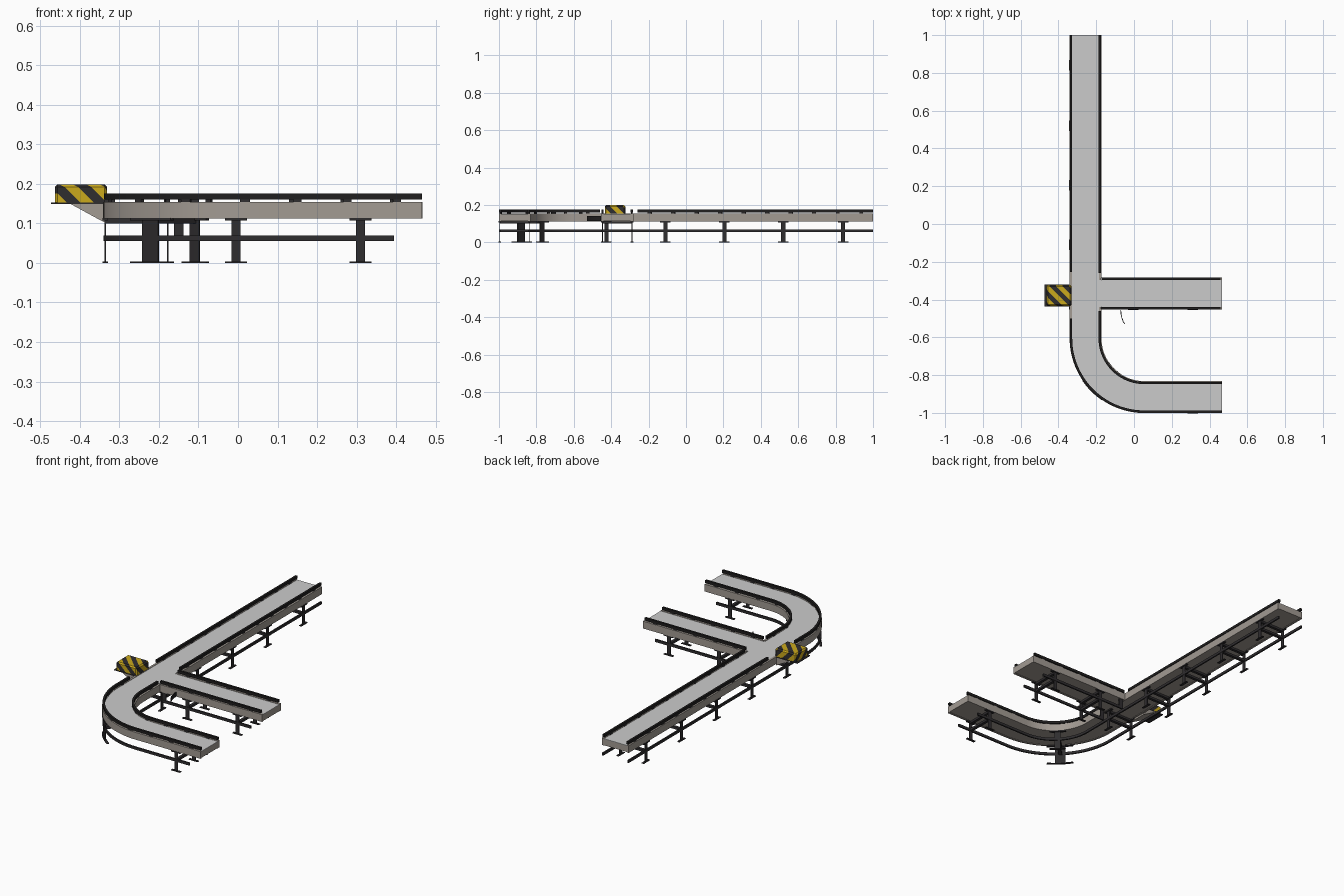
import bpy, bmesh, math
from mathutils import Vector

if "Cube" in bpy.data.objects:
    bpy.data.objects.remove(bpy.data.objects["Cube"])


def material(name, rgb):
    m = bpy.data.materials.new(name)
    m.diffuse_color = (*rgb, 1)
    m.use_nodes = True
    m.node_tree.nodes["Principled BSDF"].inputs["Base Color"].default_value = m.diffuse_color
    return m


BELT = material("belt grey", (0.60, 0.60, 0.60))
FRAME = material("frame taupe", (0.36, 0.325, 0.29))
DARK = material("dark steel", (0.028, 0.026, 0.028))
BLACK = material("rail black", (0.014, 0.013, 0.013))
YELLOW = material("warning yellow", (0.60, 0.40, 0.012))


def finish(bm, name, mats, smooth=False):
    bmesh.ops.recalc_face_normals(bm, faces=bm.faces)
    me = bpy.data.meshes.new(name)
    bm.to_mesh(me)
    bm.free()
    ob = bpy.data.objects.new(name, me)
    bpy.context.collection.objects.link(ob)
    for m in mats:
        me.materials.append(m)
    if smooth:
        bpy.ops.object.select_all(action='DESELECT')
        ob.select_set(True)
        bpy.context.view_layer.objects.active = ob
        bpy.ops.object.shade_smooth_by_angle(angle=math.radians(30))
    return ob


def add_sweep(bm, path, o0, o1, z0, z1):
    """Rectangle (side offset o0..o1, height z0..z1) swept along (point, normal) pairs."""
    rings = []
    for p, n in path:
        a, b = p + n * o0, p + n * o1
        rings.append([bm.verts.new((q.x, q.y, z)) for q, z in ((a, z0), (b, z0), (b, z1), (a, z1))])
    for r, s in zip(rings, rings[1:]):
        for i in range(4):
            j = (i + 1) % 4
            bm.faces.new((r[i], r[j], s[j], s[i]))
    bm.faces.new(rings[0])
    bm.faces.new(rings[-1][::-1])


def sweep(name, mat, path, *rect):
    bm = bmesh.new()
    add_sweep(bm, path, *rect)
    return finish(bm, name, [mat], len(path) > 2)


# Centre lines, measured by distance: a straight, a quarter bend and a tail; and the side branch
CX, CY, R = 0.055, -0.605, 0.312
S1 = 1 - CY
S2 = S1 + R * math.pi / 2
MAIN_END = S2 + 0.465 - CX
TICKS = [S1 + (S2 - S1) * i / 28 for i in range(29)]


def main_at(s):
    if s < S1:
        return Vector((CX - R, 1 - s)), Vector((1, 0))
    if s <= S2:
        a = (s - S1) / R
        n = Vector((math.cos(a), math.sin(a)))
        return Vector((CX, CY)) - n * R, n
    return Vector((CX + s - S2, CY - R)), Vector((0, 1))


def main(s0, s1):
    return [main_at(s) for s in [s0] + [t for t in TICKS if s0 < t < s1] + [s1]]


def branch(x0, x1):
    return [(Vector((x, -0.368)), Vector((0, 1))) for x in (x0, x1)]


# Decks, belts and side frames
B0, B1 = -0.172, 0.467
for tag, track, s0, s1 in (("main", main, 0, MAIN_END), ("branch", branch, B0, B1)):
    sweep(tag + "_deck", FRAME, track(s0, s1), -0.08, 0.082, 0.115, 0.149)
    sweep(tag + "_belt", BELT, track(s0, s1), -0.072, 0.072, 0.149, 0.152)
    sweep(tag + "_outer_frame", FRAME, track(s0, s1), -0.084, -0.072, 0.113, 0.154)
sweep("branch_inner_frame", FRAME, branch(B0, B1), 0.072, 0.086, 0.113, 0.154)
sweep("inner_frame_north", FRAME, main(0, 1.285), 0.072, 0.085, 0.113, 0.154)
sweep("inner_frame_south", FRAME, main(1.45, MAIN_END), 0.072, 0.085, 0.113, 0.154)
sweep("junction_belt", BELT, branch(-0.19, -0.165), -0.072, 0.072, 0.149, 0.152)

# Raised guide rails on small brackets, open at the pusher and at the branch
guides = (("outer_guide_north", main, 0, 1.255, -0.076), ("outer_guide_south", main, 1.5, MAIN_END, -0.076),
          ("inner_guide_north", main, 0, 1.26, 0.075), ("inner_guide_south", main, 1.46, MAIN_END, 0.075),
          ("branch_guide_front", branch, B0, 0.458, -0.078), ("branch_guide_back", branch, B0, 0.458, 0.078))
for name, track, s0, s1, o in guides:
    sweep(name, BLACK, track(s0, s1), o - 0.006, o + 0.006, 0.160, 0.175)
    bm = bmesh.new()
    count = max(3, round((s1 - s0) / 0.13))
    for i in range(count):
        s = s0 + (s1 - s0) * (i + 0.5) / count
        add_sweep(bm, track(s - 0.01, s + 0.01), o - 0.005, o + 0.005, 0.152, 0.161)
    finish(bm, name + "_brackets", [DARK])

# Low tie rails along both sides
for side, o in (("outer", -0.079), ("inner", 0.079)):
    sweep("main_tie_rail_" + side, DARK, main(0, MAIN_END - 0.07), o - 0.004, o + 0.004, 0.055, 0.070)
    sweep("branch_tie_rail_" + side, DARK, branch(-0.16, 0.395), o - 0.004, o + 0.004, 0.055, 0.070)


# Supports: flat leg plates with feet, caps and cross bars; the bend's is stretched by the curve
def support(name, track, s, k=1.0):
    bm = bmesh.new()
    leg, foot = track(s - 0.011 * k, s + 0.011 * k), track(s - 0.028 * k, s + 0.028 * k)
    for o in (-0.079, 0.079):
        add_sweep(bm, leg, o - 0.002, o + 0.002, 0, 0.112)
        add_sweep(bm, foot, o - 0.007, o + 0.007, 0, 0.004)
        add_sweep(bm, foot, o - 0.007, o + 0.007, 0.107, 0.114)
    bar = track(s - 0.008, s + 0.008)
    add_sweep(bm, bar, -0.079, 0.079, 0.056, 0.069)
    add_sweep(bm, bar, -0.079, 0.079, 0.100, 0.112)
    finish(bm, name, [DARK])


for i, y in enumerate((0.84, 0.52, 0.205, -0.11, -0.425)):
    support(f"main_support_{i + 1}", main, 1 - y)
support("bend_support", main, (S1 + S2) / 2, 2.05)
support("tail_support", main, S2 + 0.31 - CX)
for i, x in enumerate((-0.005, 0.31)):
    support(f"branch_support_{i + 1}", branch, x)
for side, o in (("front", -0.079), ("back", 0.079)):
    sweep("branch_hanger_" + side, DARK, branch(-0.162, -0.138), o - 0.003, o + 0.003, 0.06, 0.114)

# Thin curved deflector beside the branch
arc = [(Vector((0.04 - 0.11 * math.cos(a), -0.455 - 0.13 * math.sin(a))), Vector((1, 0)))
       for a in (0, 0.16, 0.32, 0.48, 0.62)]
sweep("deflector", BLACK, arc, -0.002, 0.002, 0.115, 0.140)

# Pusher: sloping bracket, base plate and striped housing
bm = bmesh.new()
prof = ((-0.425, 0.150), (-0.338, 0.150), (-0.338, 0.103), (-0.348, 0.108))
ends = [[bm.verts.new((x, y, z)) for x, z in prof] for y in (-0.435, -0.322)]
bm.faces.new(ends[0])
bm.faces.new(ends[1])
for i in range(4):
    j = (i + 1) % 4
    bm.faces.new((ends[0][i], ends[0][j], ends[1][j], ends[1][i]))
finish(bm, "pusher_bracket", [FRAME])

pusher = [(Vector((x, -0.3785)), Vector((0, 1))) for x in (-0.473, -0.330)]
sweep("pusher_base", DARK, pusher, -0.058, 0.058, 0.149, 0.153)
bm = bmesh.new()
add_sweep(bm, [(Vector((x, -0.3785)), Vector((0, 1))) for x in (-0.463, -0.331)], -0.055, 0.055, 0.153, 0.199)
bmesh.ops.bevel(bm, geom=[e for e in bm.edges if max(v.co.z for v in e.verts) > 0.19],
                offset=0.007, segments=1, affect='EDGES')
STEP = 0.034
diag = Vector((1, 1, 1))
for k in range(-24, -12):
    bmesh.ops.bisect_plane(bm, geom=bm.verts[:] + bm.edges[:] + bm.faces[:],
                           plane_co=Vector((k * STEP, 0, 0)), plane_no=diag.normalized())
for f in bm.faces:
    f.material_index = math.floor(f.calc_center_median().dot(diag) / STEP) % 2
finish(bm, "pusher_housing", [YELLOW, DARK])
